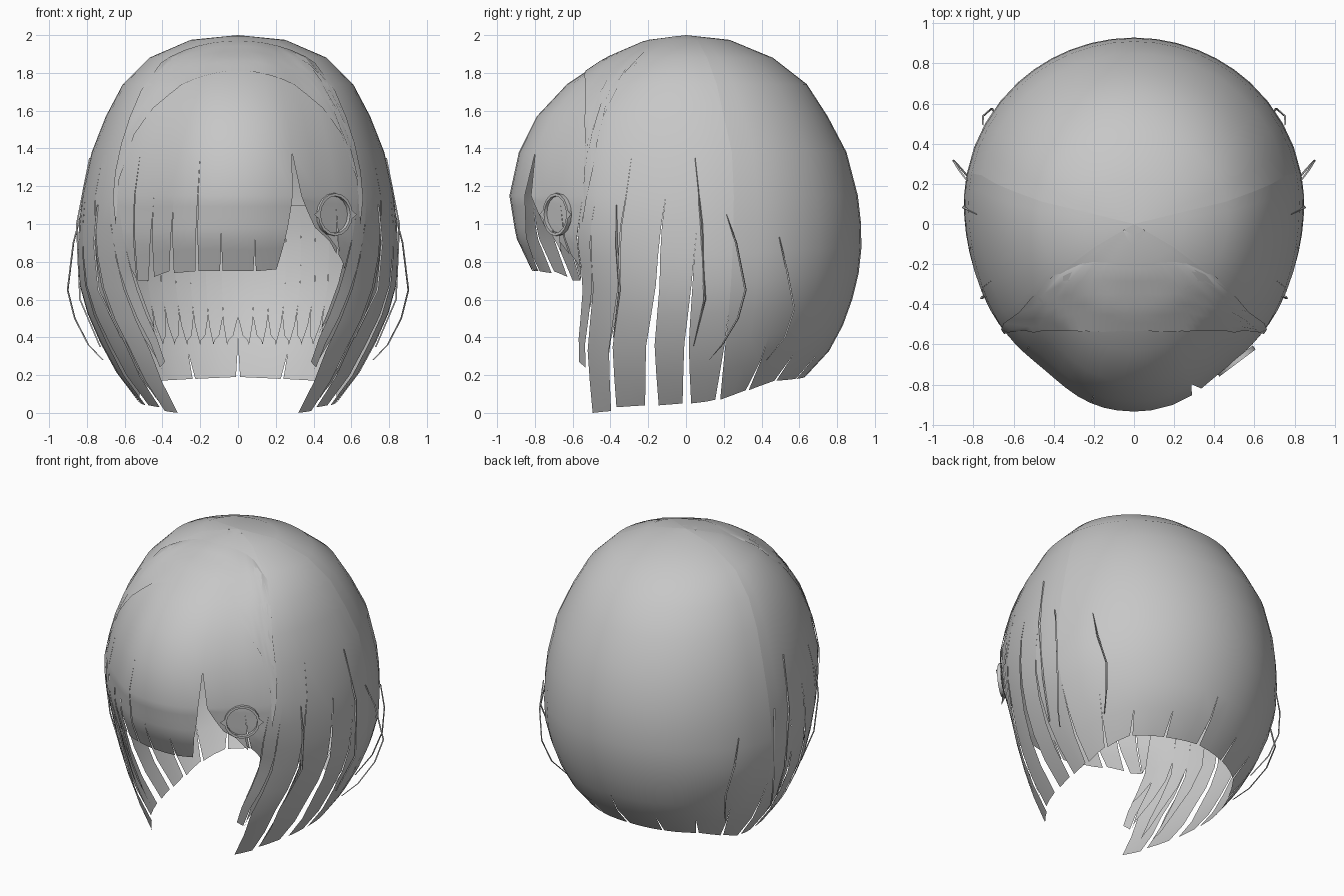
import bpy, bmesh, math
from mathutils import Vector

if "Cube" in bpy.data.objects:
    bpy.data.objects.remove(bpy.data.objects["Cube"])

hair = bpy.data.materials.new("hair_grey")
hair.diffuse_color = (0.57, 0.57, 0.57, 1)
hair.use_nodes = True
hair.node_tree.nodes["Principled BSDF"].inputs["Base Color"].default_value = hair.diffuse_color

# Head profile: height, half width, front y, back y, centre y
RINGS = [(2.0, 0, 0, 0, 0), (1.975, .25, -.2, .23, .02), (1.88, .47, -.42, .46, .03),
         (1.74, .61, -.63, .64, .05), (1.57, .70, -.79, .75, .07), (1.38, .775, -.885, .85, .1),
         (1.15, .825, -.935, .91, .1), (.93, .85, -.90, .935, .1), (.7, .845, -.79, .91, .1),
         (.5, .79, -.77, .85, .1), (.33, .71, -.76, .76, .1), (.19, .63, -.75, .63, .1),
         (0, .48, -.73, .45, .1)]
COMMON = 6          # rings shared by every lock
LOWER = 7           # extra rows from there to the hem


def scalp(deg, z, out=0.0):
    """Point on the head surface; deg is 0 at the front and 90 at +x."""
    for a, b in zip(RINGS, RINGS[1:]):
        if z >= b[0]:
            break
    t = (a[0] - z) / (a[0] - b[0])
    w, yf, yb, c = [p + (q - p) * t for p, q in zip(a[1:], b[1:])]
    s, k = math.sin(math.radians(deg)), math.cos(math.radians(deg))
    depth = (c - yf) if k > 0 else (yb - c)
    flat = 1 - .035 * math.exp(-((abs(deg) - 34) / 14) ** 2)    # flatter temples
    return Vector(((w * flat + out) * s, c - (depth * flat + out) * k, z))


def sweep(deg, z):
    """Side hair curls forward toward its tips."""
    a = abs(deg)
    if a < 40 or z > 1.2:
        return deg
    d = 17 * min((a - 40) / 12, max(0, 1 - (a - 52) / 55)) * min(1, (1.2 - z) / .85)
    return deg - math.copysign(d, deg)


def finish(bm, name):
    bmesh.ops.remove_doubles(bm, verts=bm.verts, dist=0.0005)
    bmesh.ops.dissolve_degenerate(bm, edges=bm.edges, dist=0.0005)
    me = bpy.data.meshes.new(name)
    bm.to_mesh(me)
    bm.free()
    ob = bpy.data.objects.new(name, me)
    bpy.context.collection.objects.link(ob)
    me.materials.append(hair)
    bpy.ops.object.select_all(action='DESELECT')
    ob.select_set(True)
    bpy.context.view_layer.objects.active = ob
    bpy.ops.object.shade_smooth_by_angle(angle=math.radians(50))
    return ob


def lock(bm, a0, a1, hem0, hem1, slit0, slit1, gap0, gap1, out=0.0, top=None):
    """One hair lock between two angles, parted from its neighbours below each slit."""
    n = max(2, math.ceil(abs(a1 - a0) / 9))
    base = [r[0] for r in RINGS[:COMMON + 1]] if top is None else [top]
    rows = []
    for k in range(len(base) + LOWER):
        row = []
        for i in range(n + 1):
            f = i / n
            hem = hem0 + (hem1 - hem0) * f
            if k < len(base):
                z = base[k]
            else:
                z = base[-1] + (hem - base[-1]) * (k - len(base) + 1) / LOWER
            t0 = max(0, (slit0 - z) / (slit0 - hem0)) ** 1.5
            t1 = max(0, (slit1 - z) / (slit1 - hem1)) ** 1.5
            lo, hi = a0 + gap0 * t0, a1 - gap1 * t1
            row.append(bm.verts.new(scalp(sweep(lo + (hi - lo) * f, z), z, out)))
        rows.append(row)
    for r, s in zip(rows, rows[1:]):
        for i in range(n):
            bm.faces.new((r[i], s[i], s[i + 1], r[i + 1]))


def mirror(bm):
    geo = bmesh.ops.duplicate(bm, geom=bm.verts[:] + bm.edges[:] + bm.faces[:])["geom"]
    for v in [g for g in geo if isinstance(g, bmesh.types.BMVert)]:
        v.co.x *= -1
    bmesh.ops.reverse_faces(bm, faces=[g for g in geo if isinstance(g, bmesh.types.BMFace)])


# Fringe across the forehead, with a wide parting on the right
bm = bmesh.new()
for args in [(-52, -43, .76, .70, 1.3, 1.3, 0, 1), (-43, -34, .70, .70, 1.3, 1.1, .5, 1.5),
             (-34, -25, .72, .75, 1.1, 1.1, 1, 1.2), (-25, -15, .74, .75, 1.1, 1.3, .8, .6),
             (-15, -6, .75, .75, 1.3, .95, .6, .5), (-6, 6, .75, .75, .95, .9, .5, .5),
             (6, 22, .75, .76, .9, 1.3, .5, 8), (22, 40, .98, .84, 1.3, 1.1, 8, .6),
             (40, 52, .84, .76, 1.1, 1.1, .4, .6)]:
    lock(bm, *args)
finish(bm, "fringe")

# Crown layer overlapping the top of the fringe, ending on a flat plane
def crown_hem(deg):
    z = 1.96
    while z > 1.0 and scalp(deg, z, .01).y > -.53:
        z -= .005
    return z


bm = bmesh.new()
for a in range(-54, 54, 6):
    h0, h1 = crown_hem(a), crown_hem(a + 6)
    lock(bm, a, a + 6, h0, h1, h0 + .01, h1 + .01, 0, 0, .01, 1.995)
finish(bm, "crown_layer")

# Side locks on both sides, longest at the front
bm = bmesh.new()
for args in [(52, 57, .27, .24, .9, 1.0, 1, 1), (57, 67, .0, .01, 1.0, 1.3, 1, 1.2),
             (67, 79, .03, .04, 1.3, 1.15, .8, 2), (79, 89, .04, .05, 1.15, .9, 2, 1.2),
             (89, 101, .05, .07, .9, .5, 1.2, 1.2)]:
    lock(bm, *args)
mirror(bm)
finish(bm, "side_locks")

# Back of the hair
bm = bmesh.new()
for args in [(101, 119, .07, .12, .35, .3, 1.6, 1.2), (119, 137, .12, .17, .3, .28, 1, 1),
             (137, 158, .17, .18, .28, .3, .7, .7), (158, 180, .18, .19, .3, .4, .7, 1)]:
    lock(bm, *args)
mirror(bm)
finish(bm, "back_hair")

# Short inner layer at the nape with a jagged hem
bm = bmesh.new()
for i in range(8):
    a = 132 + i * 6
    lock(bm, a, a + 6, .36, .41, .5, .5, 1.2, 2, -.03, 1.1)
mirror(bm)
finish(bm, "nape_layer")

# Thin inner locks framing the face
bm = bmesh.new()
for a, hem in [(52, .4), (56, .22), (62, .12), (68, .06)]:
    lock(bm, a, a + 6, hem, hem + .1, .8, .8, 1, 4, -.025, 1.4)
mirror(bm)
finish(bm, "face_locks")

# Loose strands standing off the surface: (angle, height, offset) along each
bm = bmesh.new()
for path in [[(98, 1.05, 0), (101, .9, .035), (104, .65, .095), (102, .5, .09), (97, .36, .07), (92, .28, .03)],
             [(118, .93, 0), (121, .75, .03), (125, .55, .06), (124, .4, .06), (121, .28, .02)],
             [(87, 1.35, 0), (89, 1.0, .008), (90, .6, .015), (86, .35, .008)],
             [(63, 1.1, 0), (62, .9, .012), (60, .65, .02), (56, .4, .0)]]:
    prev = None
    for i, (a, z, o) in enumerate(path):
        h = .4 if 0 < i < len(path) - 1 else .05
        cur = [bm.verts.new(scalp(a - h, z, o)), bm.verts.new(scalp(a, z, o + .008)),
               bm.verts.new(scalp(a + h, z, o))]
        if prev:
            for j in range(3):
                k = (j + 1) % 3
                bm.faces.new((prev[j], cur[j], cur[k], prev[k]))
        prev = cur
mirror(bm)
finish(bm, "loose_strands")

# Curled loop of hair beside the fringe, with a short tail
bm = bmesh.new()
out = Vector((.6, -.8, 0))
side = Vector((.8, .6, 0))
mid = Vector((.503, -.675, 1.05)) + out * .01
N = 16
loop = []
for i in range(N):
    t = 2 * math.pi * i / N
    d = side * math.cos(t) + Vector((0, 0, 1)) * math.sin(t)
    loop.append([bm.verts.new(mid + d * r + out * o)
                 for r, o in ((.113, -.012), (.113, .012), (.098, .012), (.098, -.012))])
for i in range(N):
    p, q = loop[i], loop[(i + 1) % N]
    for j in range(4):
        k = (j + 1) % 4
        bm.faces.new((p[j], q[j], q[k], p[k]))
for s in (-1, 1):
    bm.faces.new([bm.verts.new(mid + side * s * x + Vector((0, 0, z)) + out * .012)
                  for x, z in ((.10, .03), (.14, 0), (.10, -.03))])
bm.faces.new([bm.verts.new(mid + side * x + Vector((0, 0, z)))
              for x, z in ((-.08, -.07), (.02, -.11), (.04, -.2))])
finish(bm, "curled_loop")
